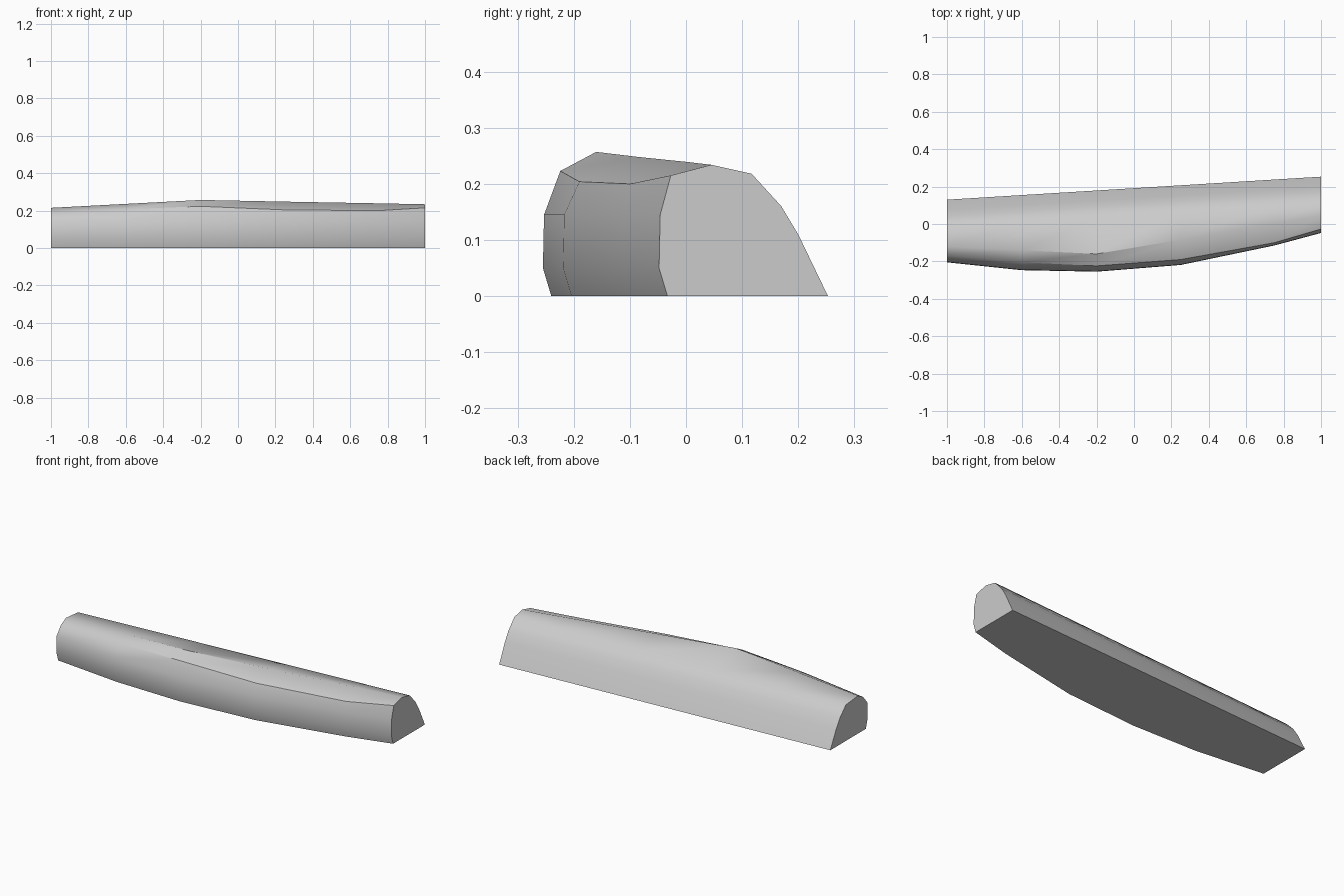
import bpy
import bmesh
from mathutils import Vector

cube = bpy.data.objects.get("Cube")
if cube:
    bpy.data.objects.remove(cube, do_unlink=True)

# Single plain grey finish
grey = bpy.data.materials.new("plain grey")
grey.use_nodes = True
grey.diffuse_color = (0.6, 0.6, 0.6, 1)
grey.node_tree.nodes["Principled BSDF"].inputs["Base Color"].default_value = grey.diffuse_color

# Back of the cross-section is ruled straight between the two ends (y, z)
BACK_START = [(-0.01, 0.205), (0.04, 0.155), (0.077, 0.1), (0.13, 0)]
BACK_END = [(0.117, 0.218), (0.17, 0.16), (0.2, 0.11), (0.253, 0)]

# Bowed front: x, base y, shoulder (y, z), ridge (y, z)
STATIONS = [
    (-1, -0.19, (-0.166, 0.19), (-0.12, 0.215)),
    (-0.6, -0.232, (-0.205, 0.208), (-0.14, 0.236)),
    (-0.2, -0.24, (-0.224, 0.223), (-0.16, 0.257)),
    (0.25, -0.204, (-0.19, 0.204), (-0.085, 0.248)),
    (0.75, -0.1, (-0.1, 0.2), (0.003, 0.239)),
    (1, -0.033, (-0.027, 0.215), (0.045, 0.234)),
]


def section(x, base, shoulder, ridge):
    """One closed cross-section, from the front base over to the back base."""
    t = (x + 1) / 2
    front = [(base, 0), (base - 0.015, 0.05), (base - 0.013, 0.145), shoulder, ridge]
    back = [Vector(a).lerp(Vector(b), t) for a, b in zip(BACK_START, BACK_END)]
    return [(x, y, z) for y, z in front + back]


# Loft the body through its sections and close both ends
bm = bmesh.new()
rings = [[bm.verts.new(p) for p in section(*s)] for s in STATIONS]
count = len(rings[0])
for a, b in zip(rings, rings[1:]):
    for i in range(count):
        j = (i + 1) % count
        bm.faces.new((a[i], a[j], b[j], b[i]))
bm.faces.new(rings[0])
bm.faces.new(rings[-1])
bmesh.ops.recalc_face_normals(bm, faces=bm.faces)

mesh = bpy.data.meshes.new("curved_body")
bm.to_mesh(mesh)
bm.free()
mesh.materials.append(grey)
body = bpy.data.objects.new("curved_body", mesh)
bpy.context.collection.objects.link(body)

# Smooth sides with crisp ends and base
bpy.ops.object.select_all(action="DESELECT")
body.select_set(True)
bpy.context.view_layer.objects.active = body
bpy.ops.object.shade_smooth_by_angle(angle=0.65)
